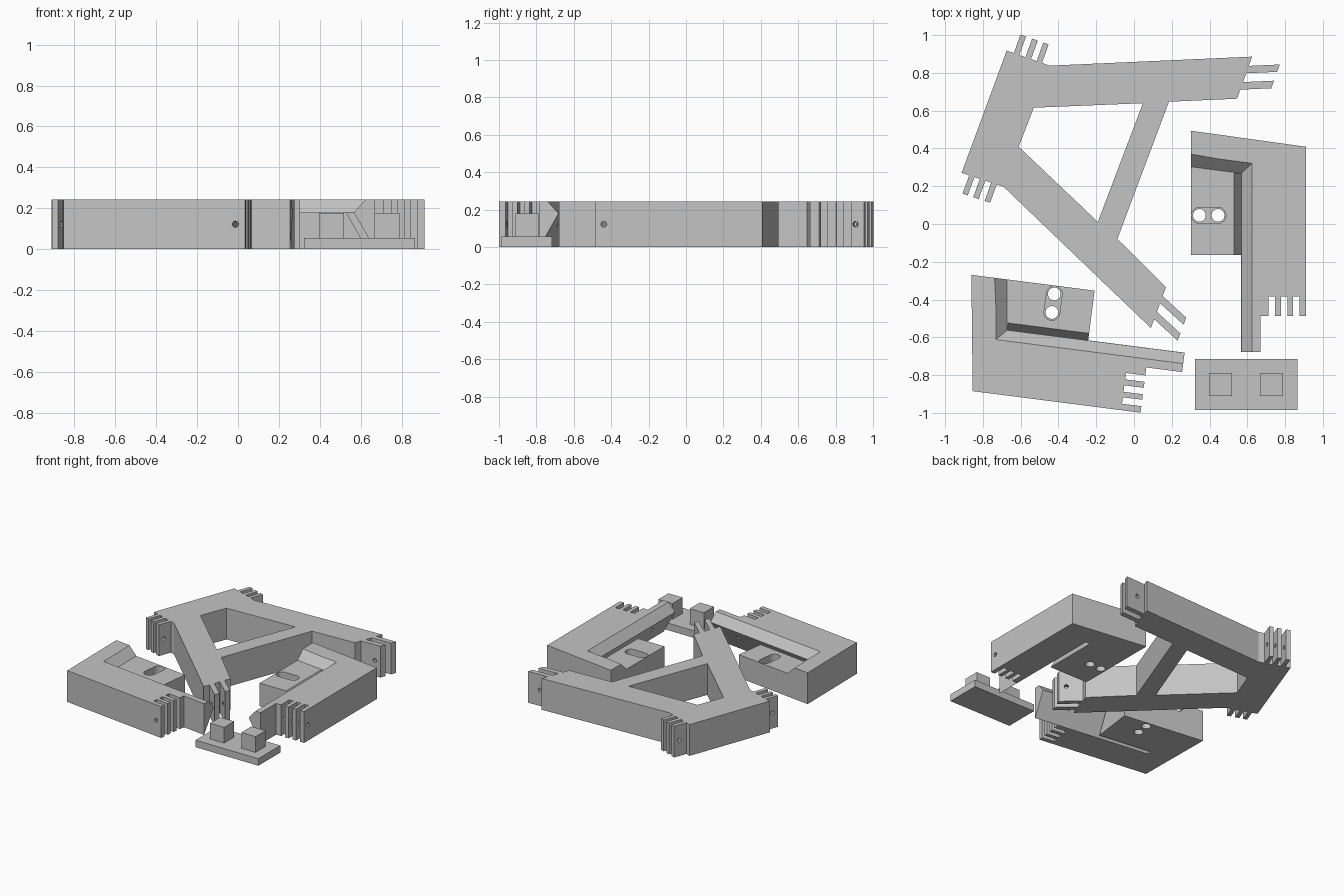
import bpy, bmesh, math
from mathutils import Vector

if "Cube" in bpy.data.objects:
    bpy.data.objects.remove(bpy.data.objects["Cube"])

S = 188.6              # drafting units per model unit
H, LIP = 0.244, 0.18   # full height, height of lip edge and clamp platform

grey = bpy.data.materials.new("grey plastic")
grey.diffuse_color = (0.55, 0.55, 0.55, 1)
grey.use_nodes = True
grey.node_tree.nodes["Principled BSDF"].inputs["Base Color"].default_value = grey.diffuse_color


def loft(name, ring_a, ring_b):
    """Closed solid between two matching rings of 3D points."""
    bm = bmesh.new()
    a = [bm.verts.new(p) for p in ring_a]
    b = [bm.verts.new(p) for p in ring_b]
    bm.faces.new(a)
    bm.faces.new(b)
    for i in range(len(a)):
        j = (i + 1) % len(a)
        bm.faces.new((a[i], a[j], b[j], b[i]))
    bmesh.ops.recalc_face_normals(bm, faces=bm.faces)
    me = bpy.data.meshes.new(name)
    bm.to_mesh(me)
    bm.free()
    me.materials.append(grey)
    ob = bpy.data.objects.new(name, me)
    bpy.context.collection.objects.link(ob)
    return ob


def prism(name, pts, z0, z1):
    return loft(name, [(x, y, z0) for x, y in pts], [(x, y, z1) for x, y in pts])


def rod(name, start, end, r, n=8):
    """Cylinder between two points."""
    start, end = Vector(start), Vector(end)
    d = (end - start).normalized()
    side = d.orthogonal().normalized()
    up = d.cross(side)
    ring = [side * r * math.cos(2 * math.pi * i / n) + up * r * math.sin(2 * math.pi * i / n)
            for i in range(n)]
    return loft(name, [start + p for p in ring], [end + p for p in ring])


def cut(ob, cutters):
    for c in cutters:
        c.hide_render = True
        m = ob.modifiers.new("cut", "BOOLEAN")
        m.operation, m.solver, m.object = "DIFFERENCE", "EXACT", c
        bpy.context.view_layer.objects.active = ob
        bpy.ops.object.modifier_apply(modifier=m.name)
        bpy.data.objects.remove(c)


# ---- Frame: triangular link with hinge fingers on four ends ----
def sheet(p):
    return Vector(((p[0] - 1134.1) / S, (224.1 - p[1]) / S))


pins = []


def comb(p, q, d, spans):
    """Outline from p to q with fingers d standing on the given spans."""
    p, q = sheet(p), sheet(q)
    d = Vector((d[0], -d[1])) / S
    pts = [p]
    for s, t in spans:
        a, b = p.lerp(q, s), p.lerp(q, t)
        pts += [a, a + d, b + d, b]
    c = p.lerp(q, 0.5) + d * 0.55
    n = Vector((-d.y, d.x)).normalized() * 0.13
    pins.append(((*(c - n), 0.122), (*(c + n), 0.122)))
    return pts + [q]


three = [(0.165, 0.295), (0.435, 0.565), (0.695, 0.82)]
two = [(0.22, 0.395), (0.605, 0.785)]
outline = (comb((1007, 51), (1050, 66), (6.7, -18.5), three)
           + comb((1252, 57), (1237, 99), (31, -1.4), two)
           + [sheet((1169, 102)), sheet((1117.5, 239))]
           + comb((1166, 287), (1151, 328), (23.5, 21.5), two)
           + comb((1004, 187), (962, 173), (-6.7, 18.2), three))
frame = prism("linked_frame", outline, 0, H)
window = [sheet(p) for p in ((1034, 108), (1143, 103.5), (1098, 222), (1019, 147))]
cut(frame, [prism("window_cutter", window, -0.1, 0.4)]
    + [rod("pin_cutter", a, b, 0.016) for a, b in pins])


# ---- Corner brackets: lipped rail, sloped slot, slotted platform ----
def bracket(side, origin, u_axis, v_axis):
    o, ua, va = sheet(origin), Vector(u_axis), Vector(v_axis)

    def w(u, v, z):
        p = o + ua * (u / S) + va * (v / S)
        return (p.x, p.y, z)

    def slab(nm, pts, z0, z1):
        return loft(nm, [w(u, v, z0) for u, v in pts], [w(u, v, z1) for u, v in pts])

    # L-shaped outline with three hinge fingers
    pts = [(0, 0), (-16, 115), (21, 115), (26.8, 70), (205, 70), (205, 45.5), (169, 45.5)]
    for v in (37.5, 25, 13):
        pts += [(169, v), (149.5, v), (149.5, v - 6.5), (169, v - 6.5)]
    body = slab(side + "_corner_bracket", pts + [(169, 0)], 0, H)

    # sloped undercut below the lip
    k = 19.2 / LIP

    def slope(v, z):
        return v - k * (LIP - z)

    z0, z1 = -0.05, LIP + 0.01
    section = [(slope(65, z0), z0), (130, z0), (130, z1), (slope(65, z1), z1)]
    undercut = loft("undercut_cutter", [w(26.7, v, z) for v, z in section],
                    [w(300, v, z) for v, z in section])

    # bevelled recess above the platform (continued past the top)
    low = [(18, 130), (26.5, 64.8), (300, 64.8), (300, 130)]
    high = [(4.7, 130), (16.5, 54), (300, 54), (300, 130)]
    over = [(2 * b[0] - a[0], 2 * b[1] - a[1]) for a, b in zip(low, high)]
    recess = loft("recess_cutter", [w(*p, LIP) for p in low],
                  [w(*p, 2 * H - LIP) for p in over])
    pin = rod("pin_cutter", w(160, -10, 0.122), w(160, 100, 0.122), 0.016)
    cut(body, [undercut, recess, pin])

    # clamp platform, its edge parallel to the undercut
    edge = [(slope(72, 0), 0), (115, 0), (115, LIP), (72, LIP)]
    platform = loft(side + "_clamp_platform",
                    [w(18 + 6.5 * (115 - v) / 50, v, z) for v, z in edge],
                    [w(108, v, z) for v, z in edge])

    # adjustment pocket with two screw holes
    pocket = []
    for i in range(24):
        a = 2 * math.pi * (i + 0.5) / 24
        pocket.append((68.5 + 7.9 * math.sin(a),
                       (106.6 if math.cos(a) > 0 else 88) + 7.9 * math.cos(a)))
    cutters = [slab("pocket_cutter", pocket, 0.1, 0.3)]
    for v in (106.6, 88):
        cutters.append(rod("screw_cutter", w(68.5, v, -0.1), w(68.5, v, 0.3), 6.4 / S, 20))
    cut(platform, cutters)


bracket("right", (1306, 147), (0, -1), (-1, 0))
bracket("left", (973, 391), (0.992, -0.127), (0.127, 0.992))


# ---- Base plate with two square pegs ----
def box(name, x0, x1, y0, y1, z0, z1):
    prism(name, [(x0, y0), (x1, y0), (x1, y1), (x0, y1)], z0, z1)


box("peg_plate", 0.323, 0.866, -0.986, -0.716, 0, 0.055)
for nm, x in (("left_peg", 0.397), ("right_peg", 0.667)):
    box(nm, x, x + 0.122, -0.911, -0.788, 0.055, 0.178)
